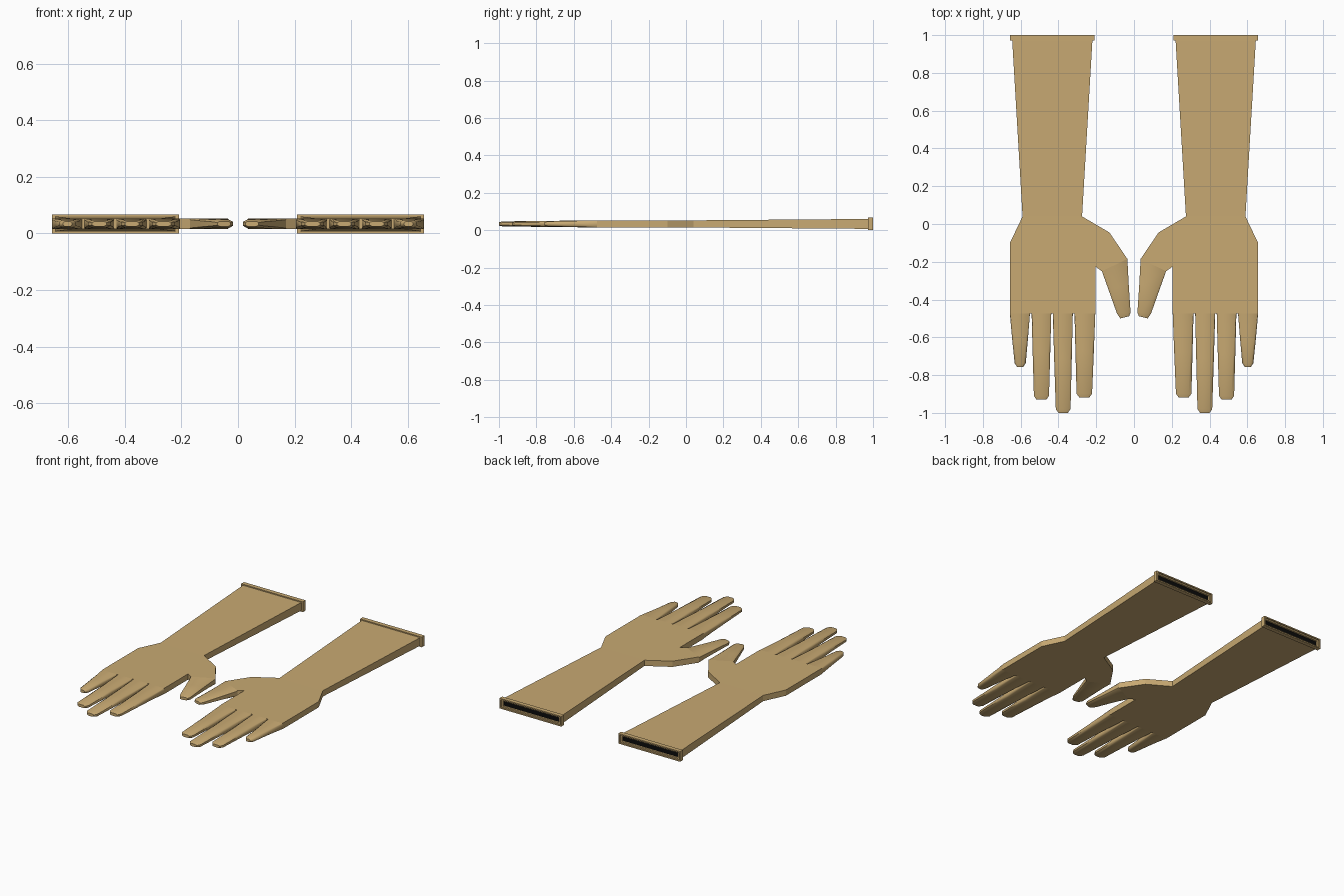
import bpy, bmesh, math
from mathutils import Vector

cube = bpy.data.objects.get("Cube")
if cube:
    bpy.data.objects.remove(cube, do_unlink=True)

MID = 0.0335      # height of the middle plane of the gloves
HALF = 0.019      # half thickness of the palm
KNUCKLE = -0.475  # y of the line where the fingers begin


def make_material(name, color):
    mat = bpy.data.materials.new(name)
    mat.use_nodes = True
    mat.diffuse_color = color
    mat.node_tree.nodes["Principled BSDF"].inputs["Base Color"].default_value = color
    return mat


TAN = make_material("tan_leather", (0.58, 0.40, 0.17, 1))
DARK = make_material("dark_lining", (0.003, 0.003, 0.003, 1))


def finish(bm, name, smooth=False):
    bmesh.ops.recalc_face_normals(bm, faces=bm.faces)
    mesh = bpy.data.meshes.new(name)
    bm.to_mesh(mesh)
    bm.free()
    mesh.materials.append(TAN)
    mesh.materials.append(DARK)
    obj = bpy.data.objects.new(name, mesh)
    bpy.context.collection.objects.link(obj)
    if smooth:
        bpy.ops.object.select_all(action="DESELECT")
        obj.select_set(True)
        bpy.context.view_layer.objects.active = obj
        bpy.ops.object.shade_smooth_by_angle(angle=math.radians(50))
    return obj


def loft(name, side, sections):
    """Eight-sided finger through sections (inner xy, outer xy, half height, squareness)."""
    bm = bmesh.new()
    rings = []
    for inner, outer, half, square in sections:
        a, b = Vector(inner), Vector(outer)
        center, reach = (a + b) / 2, (b - a) / 2
        low = square * 0.8
        shape = [(1, -low), (1, low), (square, 1), (-square, 1),
                 (-1, low), (-1, -low), (-square, -1), (square, -1)]
        ring = []
        for u, v in shape:
            p = center + reach * u
            ring.append(bm.verts.new((side * p.x, p.y, MID + half * v)))
        rings.append(ring)
    for r, s in zip(rings, rings[1:]):
        for i in range(8):
            j = (i + 1) % 8
            bm.faces.new((r[i], r[j], s[j], s[i]))
    bm.faces.new(rings[0])
    bm.faces.new(rings[-1])
    finish(bm, name, smooth=True)


def finger(name, side, base, tip, end):
    """Straight finger from its base span to its tip span."""
    def at(t, y, half, square, trim=0):
        x0 = base[0] + (tip[0] - base[0]) * t + trim
        x1 = base[1] + (tip[1] - base[1]) * t - trim
        return (x0, y), (x1, y), half, square
    middle = KNUCKLE + (end - KNUCKLE) * 0.45
    loft(name, side, [
        at(0, KNUCKLE, HALF, 0.97),
        at(0.45, middle, 0.0165, 0.78),
        at(1, end + 0.02, 0.0135, 0.62),
        at(1, end, 0.009, 0.6, 0.014)])


def palm(name, side):
    outline = [(0.275, 0.04), (0.13, -0.045), (0.035, -0.185), (0.17, -0.25),
               (0.205, -0.225), (0.205, KNUCKLE), (0.657, KNUCKLE),
               (0.657, -0.10), (0.59, 0.04)]
    bm = bmesh.new()
    bottom = bm.faces.new([bm.verts.new((side * x, y, MID - HALF)) for x, y in outline])
    made = bmesh.ops.extrude_face_region(bm, geom=[bottom])["geom"]
    top = [v for v in made if isinstance(v, bmesh.types.BMVert)]
    bmesh.ops.translate(bm, verts=top, vec=(0, 0, 2 * HALF))
    finish(bm, name)


def box_ring(bm, side, x0, x1, y, half):
    return [bm.verts.new((side * x, y, MID + z)) for x, z in
            ((x0, -half), (x1, -half), (x1, half), (x0, half))]


def sleeve(name, side, spans):
    """Rectangular tube through (x0, x1, y, half height); the last ring is a dark floor."""
    bm = bmesh.new()
    rings = [box_ring(bm, side, *s) for s in spans]
    for r, s in zip(rings, rings[1:]):
        for i in range(4):
            j = (i + 1) % 4
            bm.faces.new((r[i], r[j], s[j], s[i]))
    bm.faces.new(rings[0])
    bm.faces.new(rings[-1]).material_index = 1
    finish(bm, name)


for label, side in (("left", 1), ("right", -1)):
    # forearm flaring towards the cuff, closed by the dark lining
    sleeve(label + "_forearm", side, [
        (0.275, 0.59, 0.04, HALF),
        (0.22, 0.645, 0.975, 0.0265)])
    # raised cuff with a stepped opening
    sleeve(label + "_cuff", side, [
        (0.208, 0.657, 0.972, 0.0335),
        (0.208, 0.657, 1.0, 0.0335),
        (0.217, 0.648, 1.0, 0.0255),
        (0.217, 0.648, 0.992, 0.0255),
        (0.228, 0.637, 0.992, 0.017),
        (0.228, 0.637, 0.98, 0.017)])
    palm(label + "_palm", side)
    # fingers
    finger(label + "_index_finger", side, (0.205, 0.315), (0.222, 0.304), -0.918)
    finger(label + "_middle_finger", side, (0.324, 0.43), (0.336, 0.414), -1.0)
    finger(label + "_ring_finger", side, (0.438, 0.542), (0.45, 0.53), -0.93)
    finger(label + "_little_finger", side, (0.551, 0.657), (0.573, 0.632), -0.757)
    # thumb
    loft(label + "_thumb", side, [
        ((0.035, -0.185), (0.17, -0.25), HALF, 0.97),
        ((0.028, -0.32), (0.136, -0.345), 0.0175, 0.8),
        ((0.018, -0.47), (0.091, -0.472), 0.0145, 0.62),
        ((0.026, -0.488), (0.073, -0.5), 0.009, 0.6)])
